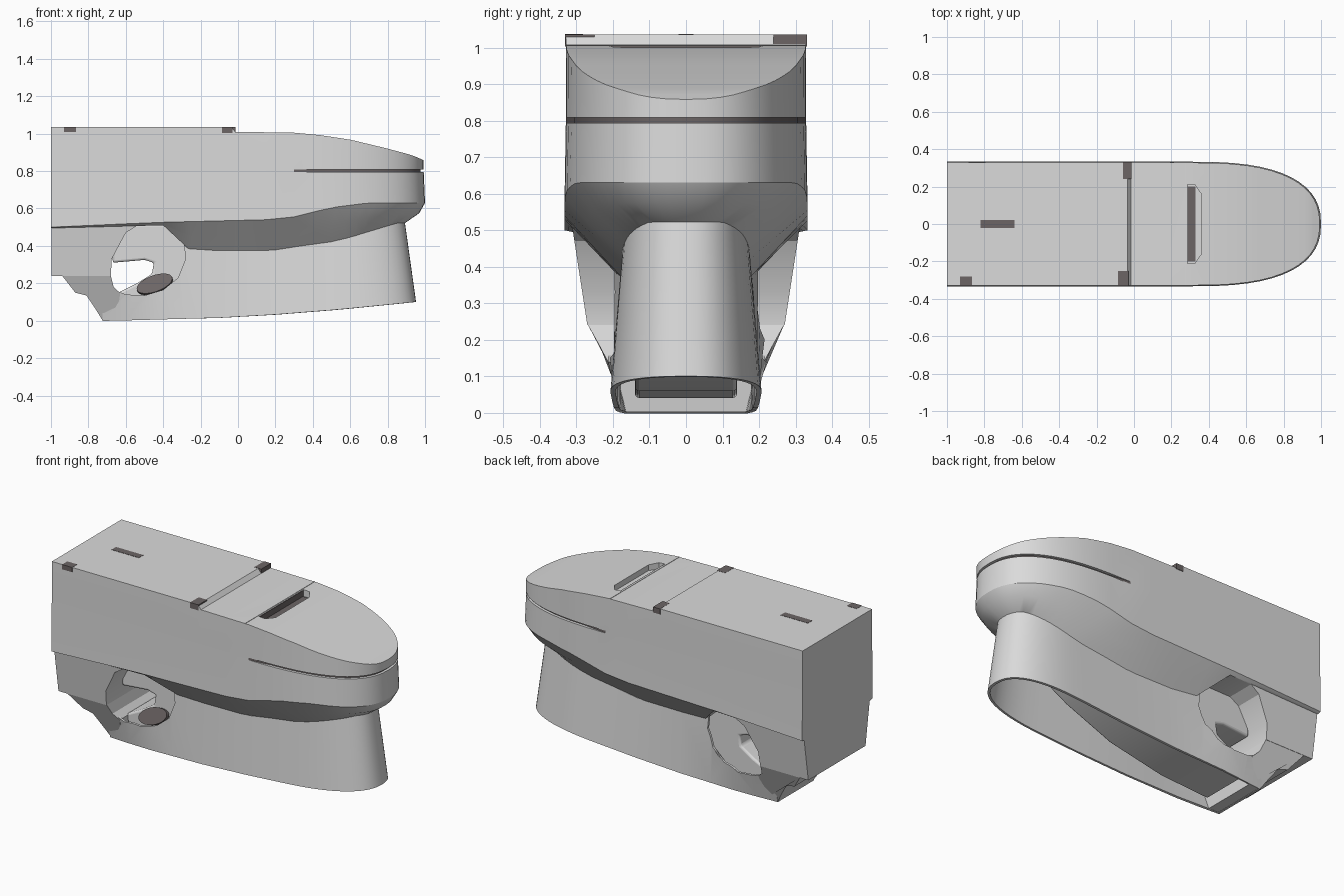
import bpy, bmesh, math
from mathutils import Matrix

if "Cube" in bpy.data.objects:
    bpy.data.objects.remove(bpy.data.objects["Cube"])


def material(name, rgb):
    m = bpy.data.materials.new(name)
    m.diffuse_color = (*rgb, 1)
    m.use_nodes = True
    m.node_tree.nodes["Principled BSDF"].inputs["Base Color"].default_value = m.diffuse_color
    return m


CERAMIC = material("light grey ceramic", (0.71, 0.71, 0.71))
DARK = material("dark warm grey", (0.15, 0.13, 0.13))


def lerp_table(*pts):
    """Piecewise linear function through (x, value) points."""
    def f(x):
        if x <= pts[0][0]:
            return pts[0][1]
        for (a, u), (b, v) in zip(pts, pts[1:]):
            if x <= b:
                return u + (v - u) * (x - a) / (b - a)
        return pts[-1][1]
    return f


def finish(name, bm, mats=(CERAMIC,), smooth=True):
    bmesh.ops.remove_doubles(bm, verts=bm.verts, dist=1e-5)
    bmesh.ops.recalc_face_normals(bm, faces=bm.faces)
    me = bpy.data.meshes.new(name)
    bm.to_mesh(me)
    bm.free()
    ob = bpy.data.objects.new(name, me)
    bpy.context.collection.objects.link(ob)
    for m in mats:
        me.materials.append(m)
    if smooth:
        shade(ob)
    return ob


def shade(ob):
    bpy.ops.object.select_all(action='DESELECT')
    bpy.context.view_layer.objects.active = ob
    ob.select_set(True)
    bpy.ops.object.shade_smooth_by_angle(angle=math.radians(28))


def outline(xs, width, front, z, inset=0.0, steps=14):
    """Half plan outline: straight side along xs, then a rounded nose."""
    pts = [(x, width(x), z(x)) for x in xs]
    x0, w = xs[-1], width(xs[-1]) - inset
    for k in range(1, steps + 1):
        t = k / steps * math.pi / 2
        x = x0 + (front - inset - x0) * math.sin(t) ** (2 / 2.7)
        y = w * max(math.cos(t), 0) ** (2 / 2.4) if k < steps else 0
        pts.append((x, y, z(x)))
    return pts


def loft(name, rings, caps=True, dark=()):
    """Skin rings of mirrored half outlines; dark rings are dark past x = 0.32."""
    bm = bmesh.new()
    rows = []
    for half in rings:
        full = half + [(x, -y, z) for x, y, z in reversed(half[:-1])]
        rows.append([bm.verts.new(p) for p in full])
    n, m = len(rows[0]), len(rings[0])
    for r, (a, b) in enumerate(zip(rows, rows[1:])):
        for i in range(n):
            j = (i + 1) % n
            f = bm.faces.new((a[i], a[j], b[j], b[i]))
            f.material_index = int(r in dark and f.calc_center_median().x > 0.32)
    if caps:
        for row in (rows[0], rows[-1]):
            for i in range(m - 1):
                ids = [i, i + 1, n - 2 - i, n - 1 - i]
                if i == m - 2:
                    ids = [i, i + 1, n - 1 - i]
                bm.faces.new([row[k] for k in ids])
    return finish(name, bm, (CERAMIC, DARK))


def prism(name, pts, width, bevel=0.0):
    """Side profile (x, z) spread to +-width(z) in y."""
    bm = bmesh.new()
    a = [bm.verts.new((x, -width(z), z)) for x, z in pts]
    b = [bm.verts.new((x, width(z), z)) for x, z in pts]
    bm.faces.new(a)
    bm.faces.new(b[::-1])
    for i in range(len(pts)):
        j = (i + 1) % len(pts)
        bm.faces.new((a[i], b[i], b[j], a[j]))
    ob = finish(name, bm)
    if bevel:
        mod = ob.modifiers.new("bevel", 'BEVEL')
        mod.width, mod.segments = bevel, 3
    return ob


def box(name, x, y, z, mat=DARK):
    bm = bmesh.new()
    bmesh.ops.create_cube(bm, size=1)
    for v in bm.verts:
        v.co = [(r[0] + r[1]) / 2 + c * (r[1] - r[0]) for r, c in zip((x, y, z), v.co)]
    return finish(name, bm, (mat,), smooth=False)


def cut(ob, cutter):
    mod = ob.modifiers.new("cut", 'BOOLEAN')
    mod.operation, mod.object, mod.solver = 'DIFFERENCE', cutter, 'EXACT'
    bpy.context.view_layer.update()
    dg = bpy.context.evaluated_depsgraph_get()
    me = bpy.data.meshes.new_from_object(ob.evaluated_get(dg))
    ob.modifiers.clear()
    ob.data = me
    bpy.data.objects.remove(cutter)
    shade(ob)


# Main body: tank, lid and bowl rim in one shell, with the seat gap as a groove
XS = [-1, -0.6, -0.4, -0.25, -0.035, -0.015, 0.15, 0.3]
top_z = lerp_table((-0.035, 1.035), (-0.015, 1.01), (0.3, 1.005), (0.4, 0.998), (0.6, 0.968),
                   (0.8, 0.92), (0.93, 0.885), (1, 0.855))
belt_z = lerp_table((-1, 0.5), (-0.45, 0.525), (0.15, 0.54), (0.3, 0.555), (0.5, 0.605), (0.7, 0.63))
under_z = lerp_table((-1, 0.495), (-0.4, 0.51), (-0.25, 0.37), (0.3, 0.37), (0.6, 0.44), (0.85, 0.52))
under_w = lerp_table((-0.4, 0.31), (-0.25, 0.18), (0.5, 0.17))
side = lambda w: (lambda x: w)
upper = outline(XS, side(0.328), 0.993, top_z)
gap = [outline(XS, side(0.329), 0.993, side(z), i)
       for z, i in ((0.808, 0), (0.808, 0.016), (0.794, 0.016), (0.794, 0))]
belt = outline(XS, side(0.333), 1.0, belt_z)
under = outline(XS[:-1] + [0.5], under_w, 0.89, under_z)
mid = []
for p, q in zip(belt, under):
    k = 0.5 if p[0] < 0.3 else 0.5 - 0.22 * (p[0] - 0.3) / 0.7
    mid.append((p[0] + (q[0] - p[0]) * k, p[1] + (q[1] - p[1]) * k, p[2] + (q[2] - p[2]) * 0.5))
body = loft("main_body", [upper] + gap + [belt, mid, under], dark=(2,))

# Finger recess behind the lid, with a dark floor
bm = bmesh.new()
plan = [(0.285, -0.21), (0.325, -0.21), (0.36, -0.16), (0.36, 0.16), (0.325, 0.21), (0.285, 0.21)]
face = bm.faces.new([bm.verts.new((x, y, 0.965)) for x, y in plan])
res = bmesh.ops.extrude_face_region(bm, geom=[face])
for v in res["geom"]:
    if isinstance(v, bmesh.types.BMVert):
        v.co.z = 1.1
cut(body, finish("recess_cutter", bm, smooth=False))
box("recess_floor", (0.286, 0.33), (-0.2, 0.2), (0.963, 0.969))
box("recess_back_wall", (0.284, 0.289), (-0.205, 0.205), (0.966, 1.004))
box("lid_seam", (0.272, 0.278), (-0.328, 0.328), (1.0, 1.0075), CERAMIC)

# Pedestal skirt: hollow, open below, flaring towards the back
PX = [-0.72, -0.6, -0.45, -0.3, -0.1, 0.2, 0.5]
foot_z = lerp_table((-0.72, 0), (-0.1, 0.015), (0.3, 0.038), (0.6, 0.065), (0.95, 0.1))
foot_w = lerp_table((-0.72, 0.165), (-0.45, 0.185), (0.5, 0.2))
skirt_w = lerp_table((-0.6, 0.295), (-0.3, 0.19), (-0.1, 0.175), (0.5, 0.168))
skirt_z = lambda x: under_z(x) + 0.008
skirt = loft("pedestal_skirt", [outline(PX, skirt_w, 0.885, skirt_z),
                                outline(PX, foot_w, 0.945, foot_z)], caps=False)
mod = skirt.modifiers.new("wall", 'SOLIDIFY')
mod.thickness, mod.offset = 0.014, 0

# Side openings through the skirt, running back to the rear block
hole = [(-0.8, 0.16), (-0.8, 0.6), (-0.52, 0.6), (-0.34, 0.5), (-0.29, 0.42), (-0.28, 0.33),
        (-0.32, 0.23), (-0.4, 0.165), (-0.5, 0.135), (-0.6, 0.14), (-0.65, 0.16)]
cut(skirt, prism("opening_cutter", hole, side(0.5)))

# Bowl underside and trapway inside the skirt
prism("inner_bowl", [(0.68, 0.5), (0.55, 0.36), (0.35, 0.25), (0.05, 0.13), (-0.3, 0.06),
                     (-0.62, 0.04), (-0.64, 0.15), (-0.54, 0.2), (-0.46, 0.25), (-0.45, 0.31),
                     (-0.5, 0.325), (-0.67, 0.31), (-0.67, 0.515), (-0.3, 0.515), (-0.2, 0.4),
                     (0.3, 0.4)], side(0.14), bevel=0.012)

# Rear block below the tank, and its tapering foot
prism("rear_block", [(-0.997, 0.505), (-0.997, 0.24), (-0.68, 0.24), (-0.675, 0.33), (-0.6, 0.47),
                     (-0.54, 0.508)], lambda z: 0.27 + 0.04 * (z - 0.24) / 0.26)
prism("rear_foot", [(-0.94, 0.24), (-0.87, 0.15), (-0.81, 0.135), (-0.76, 0.06), (-0.725, 0.003),
                    (-0.65, 0.003), (-0.63, 0.145), (-0.665, 0.18), (-0.68, 0.24)],
      lerp_table((0, 0.165), (0.06, 0.187), (0.15, 0.218), (0.24, 0.268)))

# Oval pad on the front trapway ledge
bm = bmesh.new()
bmesh.ops.create_cone(bm, cap_ends=True, segments=32, radius1=1, radius2=1, depth=1,
                      matrix=Matrix.Diagonal((0.1, 0.048, 0.02, 1)))
pad = finish("oval_pad", bm, (DARK,))
pad.matrix_world = (Matrix.Translation((-0.445, -0.16, 0.195)) @ Matrix.Rotation(math.radians(-20), 4, 'Y')
                    @ Matrix.Rotation(math.radians(65), 4, 'X'))

# Tank button, side knob and lid hinges
box("flush_button", (-0.82, -0.64), (-0.021, 0.021), (1.03, 1.0365))
box("side_knob", (-0.93, -0.865), (-0.331, -0.282), (1.008, 1.0365))
box("front_hinge", (-0.085, -0.03), (-0.331, -0.25), (1.003, 1.036))
box("back_hinge", (-0.06, -0.014), (0.24, 0.331), (1.003, 1.036))
